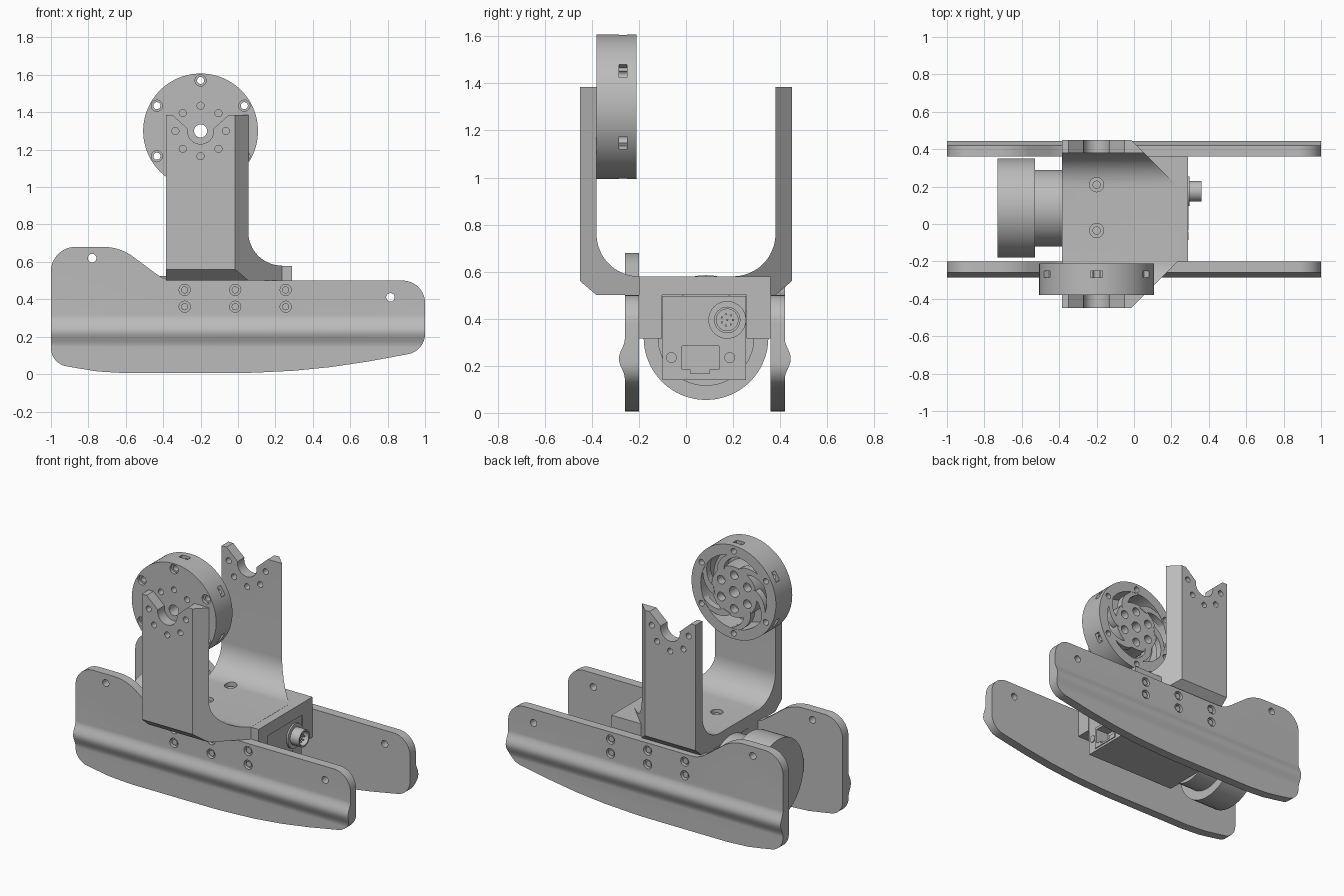
import bpy, bmesh
from math import sin, cos, pi, radians

cube = bpy.data.objects.get("Cube")
if cube:
    bpy.data.objects.remove(cube, do_unlink=True)

grey = bpy.data.materials.new("machined_grey")
grey.use_nodes = True
tone = (0.5, 0.5, 0.5, 1)
grey.diffuse_color = tone
grey.node_tree.nodes["Principled BSDF"].inputs["Base Color"].default_value = tone
parts = []


def prism(name, pts, axis, a, b, keep=True):
    """Extrude a 2D outline along an axis from a to b."""
    place = {"x": lambda u, v, d: (d, u, v),
             "y": lambda u, v, d: (u, d, v),
             "z": lambda u, v, d: (u, v, d)}[axis]
    bm = bmesh.new()
    low = [bm.verts.new(place(u, v, a)) for u, v in pts]
    high = [bm.verts.new(place(u, v, b)) for u, v in pts]
    bm.faces.new(low)
    bm.faces.new(high)
    n = len(pts)
    for i in range(n):
        j = (i + 1) % n
        bm.faces.new((low[i], low[j], high[j], high[i]))
    bmesh.ops.recalc_face_normals(bm, faces=bm.faces)
    mesh = bpy.data.meshes.new(name)
    bm.to_mesh(mesh)
    bm.free()
    obj = bpy.data.objects.new(name, mesh)
    bpy.context.collection.objects.link(obj)
    if keep:
        mesh.materials.append(grey)
        parts.append(obj)
    else:
        obj.hide_render = True
    return obj


def arc(u, v, r, start, end, n=12):
    step = radians(end - start) / n
    return [(u + r * cos(radians(start) + i * step),
             v + r * sin(radians(start) + i * step)) for i in range(n + 1)]


def circle(u, v, r, n=32):
    return arc(u, v, r, 0, 360, n)[:-1]


def rect(u0, u1, v0, v1):
    return [(u0, v0), (u1, v0), (u1, v1), (u0, v1)]


def combine(obj, tool, op="DIFFERENCE"):
    mod = obj.modifiers.new("shape", "BOOLEAN")
    mod.operation, mod.object, mod.solver = op, tool, "EXACT"
    bpy.context.view_layer.objects.active = obj
    bpy.ops.object.modifier_apply(modifier=mod.name)
    bpy.data.objects.remove(tool, do_unlink=True)


def cut(obj, pts, axis, a, b):
    combine(obj, prism("cutter", pts, axis, a, b, False))


def polar(r, deg):
    return MX + r * cos(radians(deg)), MZ + r * sin(radians(deg))


MX, MZ = -0.2, 1.3       # motor axis
CY, CZ = 0.085, 0.32     # lens axis

# Side plates: rib cross-section trimmed by the plate outline
outline = (arc(-0.87, 0.55, 0.13, 180, 90)
           + arc(-0.72, 0.41, 0.27, 90, 55)
           + [(-0.45, 0.545), (-0.41, 0.518), (-0.37, 0.503), (-0.33, 0.5)]
           + arc(0.88, 0.38, 0.12, 90, 0)
           + arc(0.89, 0.215, 0.11, 0, -80)
           + [(0.7, 0.068), (0.5, 0.038), (0.3, 0.018), (0.1, 0.008), (0, 0.005)]
           + [(-0.6, 0.005), (-0.75, 0.014), (-0.85, 0.03)]
           + arc(-0.9, 0.14, 0.1, 255, 180))
for name, inner, side in (("front_side_plate", -0.2, -1), ("back_side_plate", 0.36, 1)):
    outer = inner + side * 0.06
    wave = [(outer + side * 0.0125 * (1 - cos(2 * pi * i / 24)), 0.145 + 0.17 * i / 24)
            for i in range(25)]
    plate = prism(name, [(inner, -0.1), (outer, -0.1)] + wave + [(outer, 0.8), (inner, 0.8)],
                  "x", -1.1, 1.1)
    combine(plate, prism("trim", outline, "y", -0.6, 0.6, False), "INTERSECT")
    for x, z in ((-0.78, 0.62), (0.815, 0.41)):
        cut(plate, circle(x, z, 0.023, 20), "y", -0.6, 0.6)
    for x in (-0.285, -0.015, 0.255):
        for z in (0.36, 0.45):
            cut(plate, circle(x, z, 0.03, 20), "y", outer - side * 0.025, outer + side * 0.1)
            screw = prism("plate_screw", circle(x, z, 0.019, 16), "y",
                          outer - side * 0.027, outer - side * 0.008)

# U bracket with filleted inside corners and diagonal end cuts
profile = ([(-0.45, 1.385), (-0.45, 0.56), (-0.38, 0.5), (0.38, 0.5), (0.45, 0.56),
            (0.45, 1.385), (0.38, 1.385)]
           + arc(0.2, 0.76, 0.18, 0, -90, 16) + arc(-0.2, 0.76, 0.18, -90, -180, 16)
           + [(-0.38, 1.385)])
bracket = prism("yoke_bracket", profile, "x", -0.385, 0.3)
plan = [(-0.5, -0.46), (-0.025, -0.46), (0.235, -0.2), (0.235, 0.2), (-0.025, 0.46), (-0.5, 0.46)]
combine(bracket, prism("trim", plan, "z", 0, 2, False), "INTERSECT")
notch = [(-0.35, 1.385), (-0.35, 1.5), (-0.05, 1.5), (-0.05, 1.385)] + arc(MX, MZ, 0.07, 10, -190, 24)
cut(bracket, notch, "y", -0.6, 0.6)
for deg in (0, 180, 225, 270, 315):
    cut(bracket, circle(*polar(0.135, deg), 0.019, 20), "y", -0.6, 0.6)

# Housing: block with a channel for the camera
housing = prism("camera_housing", rect(-0.2, 0.36, 0.315, 0.579), "x", -0.385, 0.29)
cut(housing, rect(-0.102, 0.257, 0.1, 0.5), "x", -0.5, 0.5)
for y in (0.21, -0.035):
    for body in (bracket, housing):
        cut(body, circle(MX, y, 0.038, 24), "z", 0.545, 0.7)
    prism("base_screw", circle(MX, y, 0.022, 16), "z", 0.53, 0.565)

# Camera body, lens and connectors
camera = prism("camera_body", rect(-0.099, 0.254, 0.14, 0.497), "x", -0.385, 0.285)
cut(camera, rect(-0.018, 0.14, 0.185, 0.285), "x", 0.2, 0.4)
cut(camera, rect(0.02, 0.1, 0.168, 0.2), "x", 0.2, 0.4)
port = prism("network_port_frame", rect(-0.035, 0.158, 0.155, 0.303), "x", 0.28, 0.291)
cut(port, rect(-0.018, 0.14, 0.185, 0.285), "x", 0.2, 0.4)
cut(port, rect(0.02, 0.1, 0.168, 0.2), "x", 0.2, 0.4)
for y in (-0.062, 0.186):
    prism("port_screw", circle(y, 0.235, 0.023, 16), "x", 0.28, 0.292)
prism("lens_barrel", circle(CY, CZ, 0.205, 64), "x", -0.54, -0.38)
prism("lens_head", circle(CY, CZ, 0.265, 64), "x", -0.73, -0.53)
prism("connector_flange", circle(0.175, 0.395, 0.08, 40), "x", 0.28, 0.296)
shell = prism("connector_shell", circle(0.175, 0.395, 0.056, 40), "x", 0.29, 0.36)
cut(shell, circle(0.175, 0.395, 0.046, 40), "x", 0.305, 0.4)
for y, z in circle(0.175, 0.395, 0.025, 7) + [(0.175, 0.395)]:
    prism("connector_pin", circle(y, z, 0.005, 8), "x", 0.3, 0.345)

# Motor: cup, then hub and swirling spokes filling the open back
motor = prism("motor_cup", circle(MX, MZ, 0.307, 96), "y", -0.38, -0.21)
cut(motor, circle(MX, MZ, 0.24, 64), "y", -0.345, -0.1)
hub = prism("motor_hub", circle(MX, MZ, 0.165, 48), "y", -0.35, -0.215)
for deg in range(30, 390, 60):
    x, z = polar(0.27, deg)
    cut(motor, circle(x, z, 0.03, 20), "y", -0.5, -0.36)
    cut(motor, circle(x, z, 0.019, 20), "y", -0.5, 0)
    # rim slot, square to the radius
    c, s = cos(radians(deg)), sin(radians(deg))
    slot = [(MX + r * c - t * s, MZ + r * s + t * c)
            for r, t in ((0.275, -0.032), (0.35, -0.032), (0.35, 0.032), (0.275, 0.032))]
    cut(motor, slot, "y", -0.285, -0.25)
    # curved spoke
    inner = [polar(0.15 + 0.1 * i / 8, deg - 50 + 45 * (i / 8) ** 1.5) for i in range(9)]
    outer = [polar(0.15 + 0.1 * i / 8, deg - 28 + 40 * (i / 8) ** 1.5) for i in range(9)]
    prism("motor_spoke", inner + outer[::-1], "y", -0.255, -0.212)
    # hub bolt hole
    cut(hub, circle(*polar(0.11, deg), 0.028, 20), "y", -0.27, 0)
for body in (motor, hub):
    cut(body, circle(MX, MZ, 0.035, 32), "y", -0.5, 0)
for deg in range(0, 360, 45):
    for body in (motor, hub):
        cut(body, circle(*polar(0.135, deg), 0.019, 20), "y", -0.5, -0.33)

# Smooth the round surfaces, keeping sharp edges
bpy.ops.object.select_all(action="DESELECT")
for obj in parts:
    obj.select_set(True)
bpy.context.view_layer.objects.active = parts[0]
bpy.ops.object.shade_smooth_by_angle(angle=radians(30))
